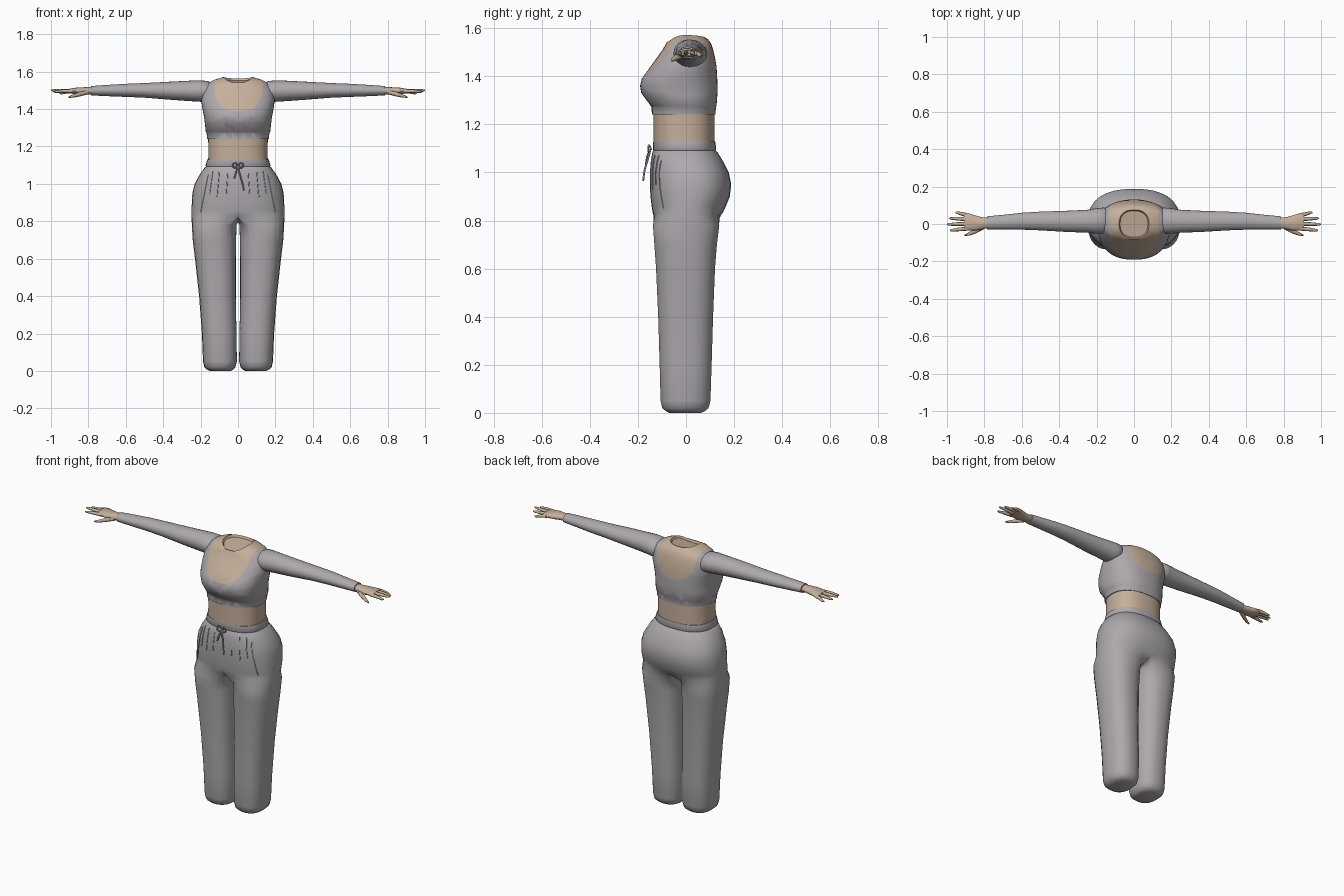
import bpy, bmesh, math
from mathutils import Vector

if "Cube" in bpy.data.objects:
    bpy.data.objects.remove(bpy.data.objects["Cube"])


def material(name, color):
    m = bpy.data.materials.new(name)
    m.diffuse_color = (*color, 1)
    m.use_nodes = True
    m.node_tree.nodes["Principled BSDF"].inputs["Base Color"].default_value = m.diffuse_color
    return m


FABRIC = material("grey fabric", (0.42, 0.395, 0.42))
SKIN = material("skin", (0.56, 0.43, 0.325))


def spow(v, p):
    return math.copysign(abs(v) ** p, v)


def oval(z, x0, x1, yf, yb, angles, drop=0.0, e=2.4):
    """Rounded outline at height z; angle 0 faces the front, 90 degrees faces +x."""
    cx, rx, cy, ry = (x0 + x1) / 2, (x1 - x0) / 2, (yf + yb) / 2, (yb - yf) / 2
    return [Vector((cx + rx * spow(math.sin(a), 2 / e),
                    cy - ry * spow(math.cos(a), 2 / e),
                    z - drop * max(math.cos(a), -0.5 * math.cos(a)) ** 2)) for a in angles]


def turn(n):
    return [2 * math.pi * i / n for i in range(n)]


def skin_rings(bm, rings, closed=True, caps=(True, True)):
    """Bridge successive rings of bmesh vertices."""
    for a, b in zip(rings, rings[1:]):
        n = len(a)
        for i in range(n if closed else n - 1):
            j = (i + 1) % n
            bm.faces.new((a[i], a[j], b[j], b[i]))
    if caps[0]:
        bm.faces.new(rings[0])
    if caps[1]:
        bm.faces.new(rings[-1])


def add_verts(bm, ring):
    return [bm.verts.new(p) for p in ring]


def finish(bm, name, mats, mirror=False, angle=50):
    bmesh.ops.recalc_face_normals(bm, faces=bm.faces[:])
    me = bpy.data.meshes.new(name)
    bm.to_mesh(me)
    bm.free()
    for m in mats:
        me.materials.append(m)
    ob = bpy.data.objects.new(name, me)
    bpy.context.collection.objects.link(ob)
    bpy.ops.object.select_all(action='DESELECT')
    ob.select_set(True)
    bpy.context.view_layer.objects.active = ob
    bpy.ops.object.shade_smooth_by_angle(angle=math.radians(angle))
    if mirror:
        mod = ob.modifiers.new("mirror", 'MIRROR')
        mod.merge_threshold = 0.001
    return ob


def limb(name, stations, mat, n=16):
    """Mirrored tube along x; each station is (x, y, z, ry, rz)."""
    bm = bmesh.new()
    rings = [add_verts(bm, [(x, y + ry * math.cos(a), z + rz * math.sin(a)) for a in turn(n)])
             for x, y, z, ry, rz in stations]
    skin_rings(bm, rings)
    return finish(bm, name, [mat], mirror=True)


# --- bare waist ---
bm = bmesh.new()
skin_rings(bm, [add_verts(bm, oval(z, -w, w, -0.136, 0.119, turn(40)))
                for z, w in ((1.10, 0.16), (1.18, 0.158), (1.26, 0.16))])
finish(bm, "waist", [SKIN])

# --- cropped top with scooped neckline: z, half width, front, back, drop of front rim ---
TOP = [(1.24, .158, -.134, .116, 0), (1.24, .165, -.142, .122, 0), (1.273, .168, -.143, .125, 0),
       (1.277, .172, -.147, .127, 0), (1.33, .178, -.186, .131, 0), (1.36, .182, -.191, .131, 0),
       (1.39, .188, -.184, .130, 0), (1.44, .196, -.148, .127, 0), (1.48, .194, -.119, .120, 0),
       (1.51, .184, -.098, .113, 0), (1.538, .163, -.086, .104, .008),
       (1.557, .125, -.080, .092, .015), (1.571, .080, -.076, .076, .03),
       (1.558, .074, -.070, .070, .03)]
bm = bmesh.new()
skin_rings(bm, [add_verts(bm, oval(z, -w, w, f, b, turn(48), d)) for z, w, f, b, d in TOP])
# cut the neckline outline into the surface, then colour the inside of it
half = [(0.035, 1.39), (0.075, 1.403), (0.105, 1.43), (0.125, 1.475), (0.138, 1.60)]
line = [(-x, z) for x, z in reversed(half)] + half
sides = []
for (xa, za), (xb, zb) in zip(line, line[1:]):
    co, no = Vector((xa, 0, za)), Vector((za - zb, 0, xb - xa)).normalized()
    sides.append((co, no))
    bmesh.ops.bisect_plane(bm, geom=bm.verts[:] + bm.edges[:] + bm.faces[:],
                           dist=1e-5, plane_co=co, plane_no=no)
for f in bm.faces:
    c = f.calc_center_median()
    f.material_index = int(c.z > 1.3 and all((c - co).dot(no) > 0 for co, no in sides))
finish(bm, "cropped_top", [FABRIC, SKIN])

# --- sleeves ---
limb("sleeves", [(.135, .018, 1.492, .05, .04), (.16, .018, 1.493, .07, .057),
                 (.20, .016, 1.496, .068, .057), (.25, .015, 1.497, .061, .055),
                 (.35, .014, 1.498, .057, .049), (.5, .016, 1.5, .050, .039),
                 (.6, .015, 1.5, .045, .035), (.7, .010, 1.499, .039, .030),
                 (.785, .006, 1.498, .035, .025), (.786, .006, 1.498, .028, .020)], FABRIC, 24)

# --- hands ---
limb("palms", [(.77, .006, 1.498, .027, .019), (.81, .004, 1.498, .031, .019),
               (.85, .005, 1.497, .041, .019), (.885, .011, 1.497, .046, .015),
               (.91, .013, 1.496, .044, .011)], SKIN)
FINGERS = {"index_fingers": (-.024, -.034, .985, 1.493), "middle_fingers": (.001, -.002, 1.0, 1.5),
           "ring_fingers": (.026, .030, .988, 1.493), "little_fingers": (.047, .061, .955, 1.484)}
for name, (y0, y1, x1, z1) in FINGERS.items():
    mid = .5 * (.89 + x1)
    limb(name, [(.885, y0, 1.496, .011, .010), (mid, (y0 + y1) / 2, (1.498 + z1) / 2, .010, .009),
                (x1 - .01, y1, z1, .007, .006), (x1, y1, z1, .003, .003)], SKIN, 8)
limb("thumbs", [(.80, -.012, 1.492, .015, .013), (.845, -.036, 1.480, .014, .012),
                (.88, -.052, 1.470, .010, .009), (.905, -.060, 1.464, .004, .004)], SKIN, 8)

# --- trousers: hip rings (z, half width, front, back) flowing into one leg, mirrored ---
HIPS = [(1.13, .158, -.130, .115), (1.13, .165, -.136, .121), (1.097, .174, -.138, .126),
        (1.092, .171, -.135, .123), (1.087, .178, -.139, .129), (1.05, .205, -.146, .152),
        (1.0, .232, -.150, .178), (.95, .244, -.150, .188), (.90, .247, -.148, .182),
        (.86, .248, -.143, .166), (.83, .248, -.138, .152)]
LEG = [(.78, .008, .247, -.138, .139), (.70, .010, .242, -.132, .129), (.60, .012, .230, -.125, .121),
       (.40, .012, .208, -.116, .113), (.20, .008, .193, -.110, .107), (.05, .006, .187, -.106, .102),
       (.02, .014, .180, -.099, .094), (.006, .028, .164, -.083, .077), (0, .04, .15, -.07, .062)]
N = 16
arc = [math.pi * i / N for i in range(N + 1)]
bm = bmesh.new()
hips = [add_verts(bm, oval(z, -w, w, f, b, arc)) for z, w, f, b in HIPS]
for ring in hips:
    ring[0].co.x = ring[-1].co.x = 0
skin_rings(bm, hips, closed=False, caps=(False, False))
z, _, yf, yb = HIPS[-1]
crotch = add_verts(bm, [(0, yb + (yf - yb) * i / N, z - .035 * math.sin(math.pi * i / N))
                        for i in range(1, N)])
leg_angles = [math.radians(-45 + 270 * i / N) for i in range(N + 1)]
leg_angles += [math.radians(225 + 90 * i / N) for i in range(1, N)]
legs = [add_verts(bm, oval(z, x0, x1, f, b, leg_angles)) for z, x0, x1, f, b in LEG]
skin_rings(bm, [hips[-1] + crotch] + legs, caps=(False, True))
finish(bm, "trousers", [FABRIC], mirror=True)


def cord(name, points, radius, mirror=False):
    cu = bpy.data.curves.new(name, 'CURVE')
    cu.dimensions = '3D'
    cu.bevel_depth, cu.bevel_resolution, cu.resolution_u = radius, 1, 6
    cu.use_fill_caps = True
    sp = cu.splines.new('BEZIER')
    sp.bezier_points.add(len(points) - 1)
    for bp, p in zip(sp.bezier_points, points):
        bp.co = p
        bp.handle_left_type = bp.handle_right_type = 'AUTO'
    cu.materials.append(FABRIC)
    ob = bpy.data.objects.new(name, cu)
    bpy.context.collection.objects.link(ob)
    if mirror:
        ob.modifiers.new("mirror", 'MIRROR')


# --- drawstring bow ---
cord("bow_loops", [(0, -.145, 1.095), (.018, -.155, 1.112), (.028, -.157, 1.098),
                   (.016, -.155, 1.085), (0, -.148, 1.093)], .004, mirror=True)
cord("long_cord", [(0, -.148, 1.095), (.010, -.160, 1.05), (.022, -.172, 1.01), (.032, -.178, .965)], .004)
cord("short_cord", [(0, -.148, 1.095), (-.008, -.160, 1.07), (-.020, -.167, 1.03)], .004)


def hip_front(x, z):
    """Front trouser surface at a given x and height."""
    for (za, wa, fa, ba), (zb, wb, fb, bb) in zip(HIPS[4:], HIPS[5:]):
        if zb <= z <= za:
            t = (za - z) / (za - zb)
            w, f, b = wa + (wb - wa) * t, fa + (fb - fa) * t, ba + (bb - ba) * t
            y = (f + b) / 2 - (b - f) / 2 * (1 - min(1, abs(x) / w) ** 2.4) ** (1 / 2.4)
            return (x, y, z)


# --- front pleats and pocket edges ---
for name, x0, x1, z0, z1 in (("inner_pleats", .055, .062, 1.06, .95),
                             ("middle_pleats", .10, .112, 1.07, .93),
                             ("outer_pleats", .135, .152, 1.07, .95),
                             ("pocket_edges", .160, .200, 1.05, .85)):
    cord(name, [hip_front(x0 + (x1 - x0) * i / 5, z0 + (z1 - z0) * i / 5) for i in range(6)],
         .0025, mirror=True)
